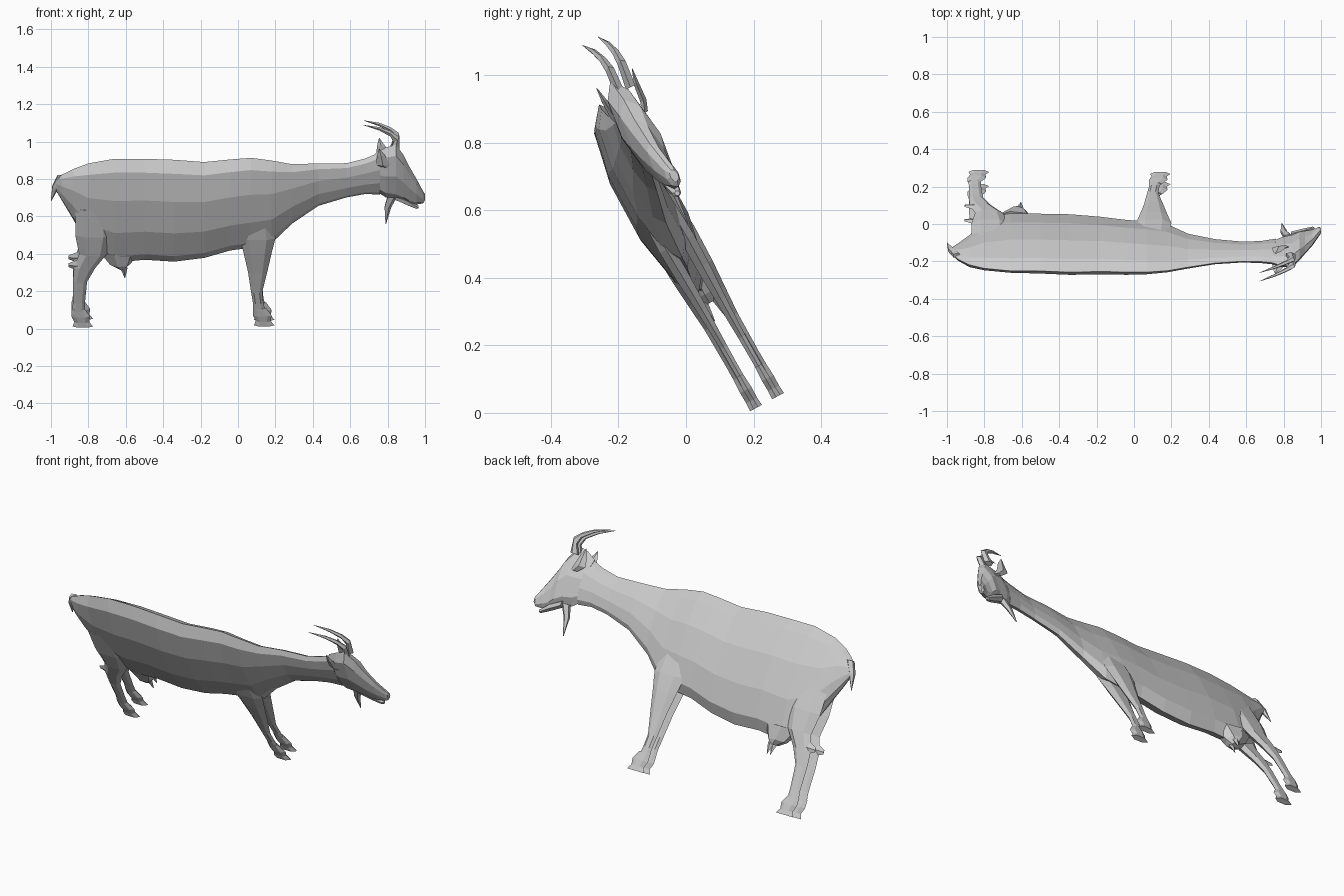
import bpy, bmesh, math
from mathutils import Vector

# The whole animal is slim and leans about 29 degrees toward -y
LEAN = math.radians(28.5)
S, C = math.sin(LEAN), math.cos(LEAN)
X = Vector((1, 0, 0))
LAT = Vector((0, C, S))      # sideways axis of the leaning body
UP = Vector((0, -S, C))      # up axis of the leaning body


def line_y(z):
    return 0.258 - 0.57 * z


def loft(name, rings, n, phase=0.0):
    """Skin a list of (center, half axis u, half axis v) rings, flat shaded."""
    bm = bmesh.new()
    loops = []
    for c, u, v in rings:
        loops.append([bm.verts.new(c + u * math.cos(phase + 2 * math.pi * i / n)
                                   + v * math.sin(phase + 2 * math.pi * i / n))
                      for i in range(n)])
    for a, b in zip(loops, loops[1:]):
        for i in range(n):
            j = (i + 1) % n
            bm.faces.new((a[i], a[j], b[j], b[i]))
    bm.faces.new(loops[0])
    bm.faces.new(loops[-1])
    bmesh.ops.recalc_face_normals(bm, faces=bm.faces)
    me = bpy.data.meshes.new(name)
    bm.to_mesh(me)
    bm.free()
    ob = bpy.data.objects.new(name, me)
    bpy.context.collection.objects.link(ob)
    return ob


def slab(x, z0, z1, y, w):
    """Leaning upright section spanning z0..z1 with half width w."""
    hz = (z1 - z0) / 2
    hs = math.sqrt(max(hz * hz - (S * w) ** 2, 1e-5)) / C
    return Vector((x, y, (z0 + z1) / 2)), UP * hs, LAT * w


# Trunk and neck: x, z low, z high, y centre, half width
trunk = [(-.975, .74, .80, -.145, .012), (-.94, .68, .825, -.15, .03),
         (-.88, .58, .855, -.145, .05), (-.80, .43, .885, -.115, .065),
         (-.66, .35, .91, -.10, .075), (-.50, .365, .91, -.105, .08),
         (-.34, .355, .905, -.11, .082), (-.18, .375, .893, -.115, .08),
         (-.04, .415, .907, -.125, .077), (.07, .43, .915, -.127, .07),
         (.18, .455, .90, -.13, .06), (.29, .56, .88, -.145, .045),
         (.43, .655, .884, -.148, .034), (.58, .70, .885, -.15, .03),
         (.68, .718, .91, -.15, .034), (.76, .715, .945, -.148, .038)]
loft("trunk_and_neck", [slab(*r) for r in trunk], 10)

# Head
head = [(.735, .735, .94, -.152, .03), (.79, .70, .97, -.15, .046),
        (.845, .69, .985, -.145, .05), (.885, .68, .93, -.118, .048),
        (.915, .665, .87, -.098, .036), (.955, .662, .80, -.072, .026),
        (.99, .668, .735, -.04, .02), (1.0, .685, .72, -.035, .012)]
loft("head", [slab(*r) for r in head], 8)
jaw = [(.84, .685, .73, -.065, .025), (.91, .655, .70, -.045, .022),
       (.955, .638, .665, -.028, .014), (.965, .642, .658, -.026, .008)]
loft("lower_jaw", [slab(*r) for r in jaw], 6)


def spike(name, pts, n=5):
    """Tapered piece: (x, y, z, half x, half width) down to a point."""
    loft(name, [(Vector(p[:3]), X * p[3], LAT * p[4]) for p in pts], n)


# Beard, tail and udder
spike("beard", [(.825, -.07, .71, .03, .018), (.80, -.04, .65, .02, .012),
                (.79, .005, .56, .002, .002)])
spike("tail", [(-.945, -.17, .815, .025, .018), (-.975, -.14, .76, .022, .016),
               (-1.0, -.10, .68, .001, .002)])
spike("udder", [(-.64, .02, .42, .11, .055), (-.63, .055, .35, .06, .045),
                (-.62, .07, .325, .02, .03)], 7)

for side, tag in ((-1, "near"), (1, "far")):
    off = LAT * side

    # Teat
    base = off * .018
    loft("teat_" + tag, [(Vector((-.61, .068, .335)) + base, X * .02, LAT * .012),
                         (Vector((-.605, .10, .28)) + base, X * .002, LAT * .002)], 4)

    # Swept-back horn
    horn = [(.835, -.18, .955, .028, .016), (.845, -.205, 1.02, .024, .014),
            (.815, -.225, 1.052, .017, .011), (.755, -.252, 1.08, .010, .008),
            (.672, -.283, 1.10, .001, .001)]
    rings = []
    for i, (x, y, z, h, w) in enumerate(horn):
        u = X if i == 0 else (X + UP).normalized() if i == 1 else UP
        rings.append((Vector((x, y, z)) + off * (.018 + .002 * i), u * h, LAT * w))
    loft("horn_" + tag, rings, 5)

    # Upright ear
    ear = [(.81, -.155, .87, .022, .010, .038), (.775, -.17, .90, .036, .010, .05),
           (.765, -.195, .95, .022, .008, .054), (.755, -.212, .99, .001, .001, .06)]
    loft("ear_" + tag, [(Vector((x, y, z)) + off * d, X * h, LAT * w)
                        for x, y, z, h, w, d in ear], 4)

    # Legs: x, z, half length, half width, sideways offset
    hind = [(-.77, .66, .10, .025, .04), (-.77, .52, .10, .03, .045),
            (-.775, .42, .075, .026, .045), (-.82, .345, .057, .02, .044),
            (-.845, .27, .038, .014, .043), (-.85, .16, .032, .012, .043),
            (-.855, .10, .036, .013, .043)]
    fore = [(.10, .62, .08, .02, .035), (.105, .50, .095, .025, .036),
            (.105, .42, .075, .024, .034), (.105, .32, .052, .018, .032),
            (.10, .21, .030, .013, .031), (.108, .15, .028, .012, .031),
            (.115, .10, .034, .012, .031)]
    for name, leg in (("hind_leg_", hind), ("front_leg_", fore)):
        loft(name + tag, [(Vector((x, line_y(z), z)) + off * d, X * h, LAT * w)
                          for x, z, h, w, d in leg], 6)
        # Hoof with forward toe
        x, z, h, w, d = leg[-1]
        hoof = [(x, .125, .035, .012), (x + .015, .085, .05, .015),
                (x + .02, .055, .04, .014), (x + .025, .032, .055, .016)]
        loft(name + "hoof_" + tag,
             [(Vector((a, line_y(b), b)) + off * d, X * e, LAT * f)
              for a, b, e, f in hoof], 6)
    # Hock point
    loft("hock_" + tag, [(Vector((-.84, line_y(.36), .36)) + off * .044, UP * .04, LAT * .014),
                         (Vector((-.905, line_y(.35), .36)) + off * .044, UP * .012, LAT * .003)], 4)
